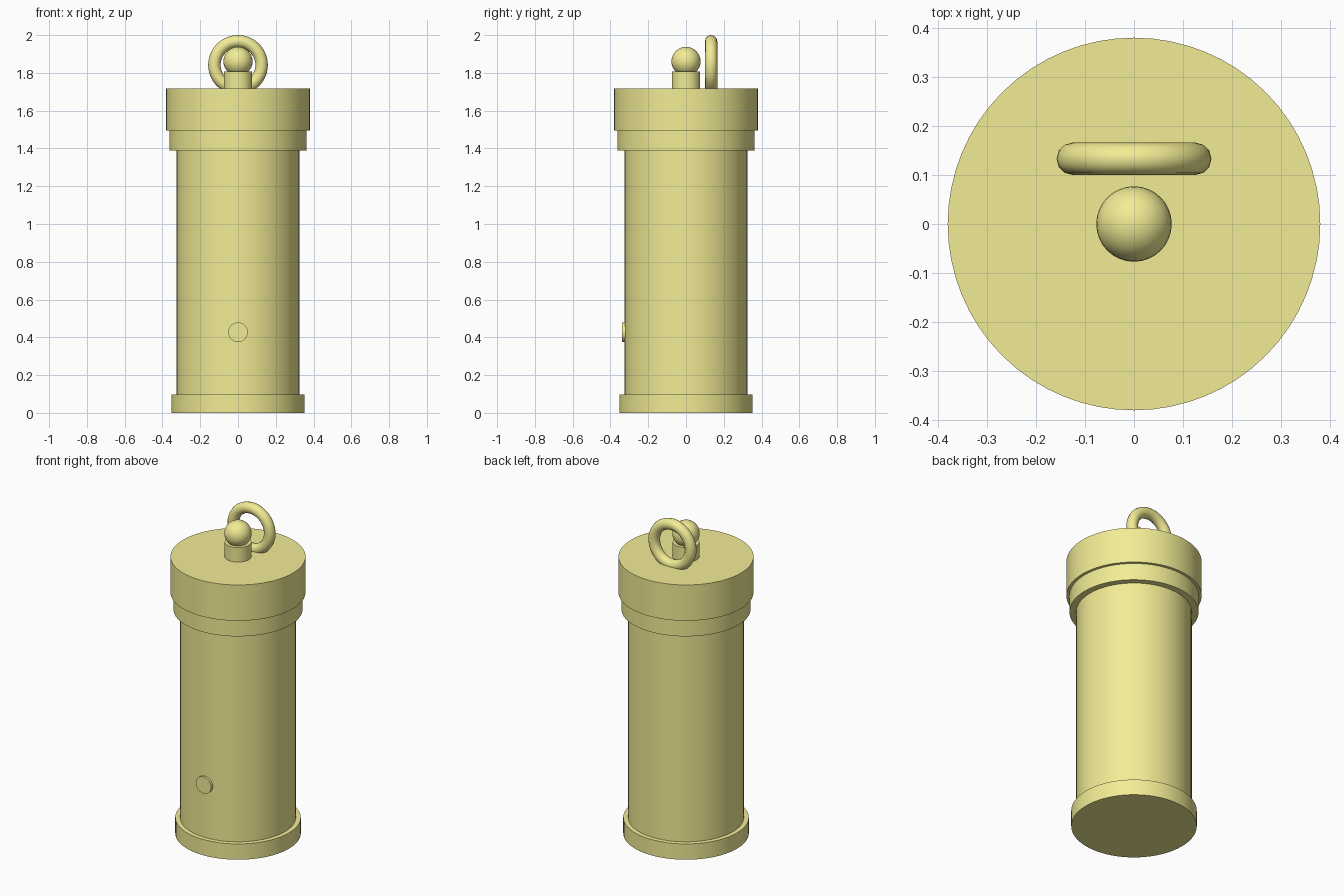
import bpy
import math

if "Cube" in bpy.data.objects:
    bpy.data.objects.remove(bpy.data.objects["Cube"])

brass = bpy.data.materials.new("pale_brass")
brass.diffuse_color = (0.89, 0.84, 0.30, 1)
brass.use_nodes = True
brass.node_tree.nodes["Principled BSDF"].inputs["Base Color"].default_value = brass.diffuse_color


def finish(name):
    obj = bpy.context.object
    obj.name = name
    obj.data.materials.append(brass)
    bpy.ops.object.shade_smooth_by_angle(angle=math.radians(40))
    return obj


def drum(name, radius, z0, z1, segments=64):
    bpy.ops.mesh.primitive_cylinder_add(
        vertices=segments, radius=radius, depth=z1 - z0,
        location=(0, 0, (z0 + z1) / 2))
    return finish(name)


# Stacked cylindrical case: base rim, tube, collar, lid and finial stem
for name, radius, z0, z1 in [
    ("base_rim", 0.353, 0.0, 0.098),
    ("tube_body", 0.325, 0.098, 1.39),
    ("collar", 0.363, 1.39, 1.495),
    ("lid", 0.38, 1.495, 1.717),
    ("finial_stem", 0.075, 1.717, 1.807),
]:
    drum(name, radius, z0, z1)

# Ball on top of the stem
bpy.ops.mesh.primitive_uv_sphere_add(
    segments=32, ring_count=16, radius=0.077, location=(0, 0, 1.861))
finish("finial_ball")

# Upright hanging ring behind the stem
bpy.ops.mesh.primitive_torus_add(
    major_radius=0.125, minor_radius=0.033, major_segments=48,
    minor_segments=12, location=(0, 0.133, 1.842),
    rotation=(math.pi / 2, 0, 0))
finish("hanging_ring")

# Small round stud low on the front
bpy.ops.mesh.primitive_cylinder_add(
    vertices=32, radius=0.052, depth=0.04, location=(0, -0.318, 0.427),
    rotation=(math.pi / 2, 0, 0))
finish("front_stud")
